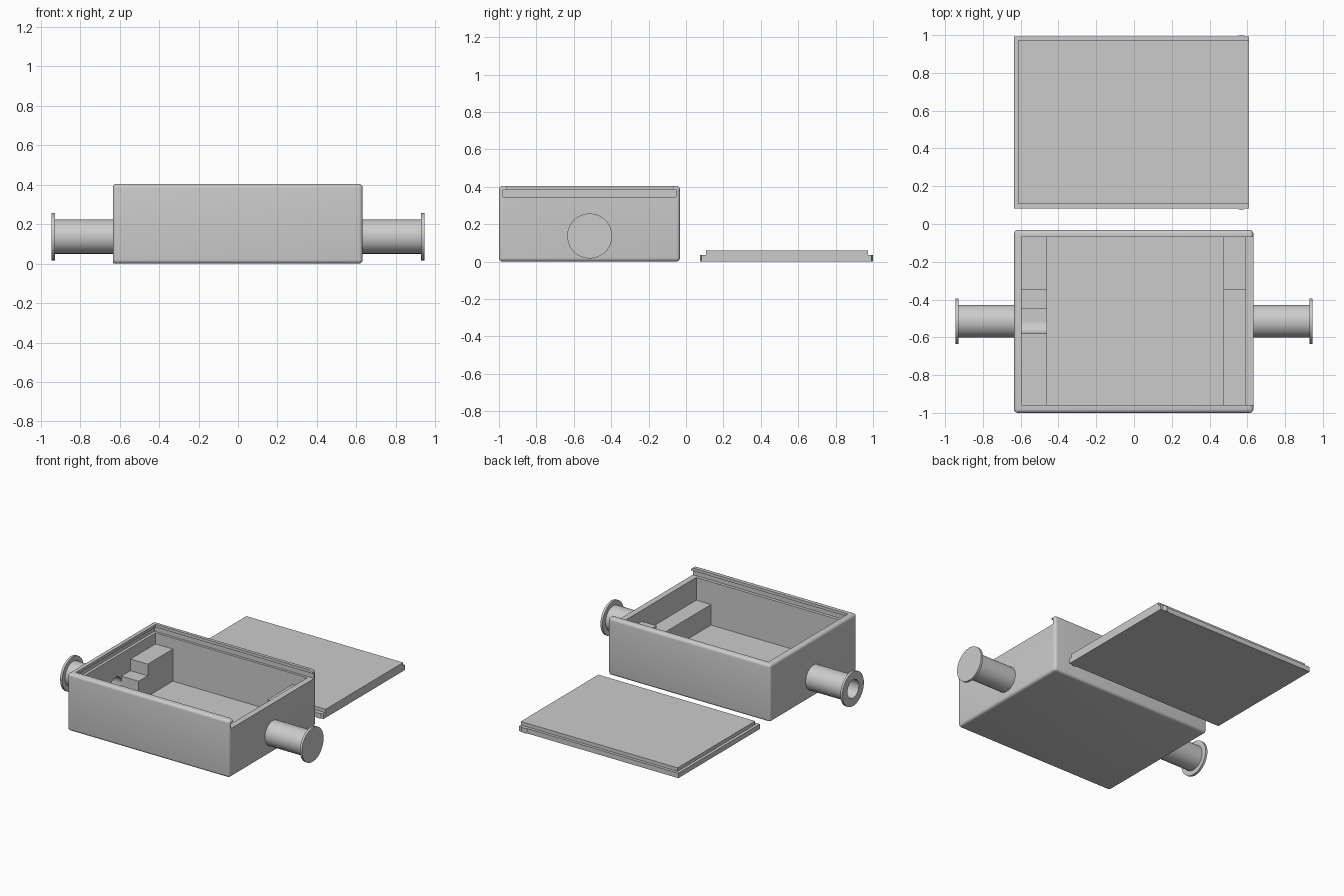
import bpy, math

if "Cube" in bpy.data.objects:
    bpy.data.objects.remove(bpy.data.objects["Cube"])

grey = bpy.data.materials.new("plain_grey")
grey.use_nodes = True
tone = (0.6, 0.6, 0.6, 1)
grey.diffuse_color = tone
grey.node_tree.nodes["Principled BSDF"].inputs["Base Color"].default_value = tone

AXIS_Y, AXIS_Z = -0.515, 0.137


def finish(obj, name):
    obj.name = name
    obj.data.materials.append(grey)
    return obj


def box(name, x, y, z):
    """Box from its (low, high) range on each axis."""
    spans = (x, y, z)
    bpy.ops.mesh.primitive_cube_add(size=1, location=[(a + b) / 2 for a, b in spans])
    obj = bpy.context.object
    obj.scale = [b - a for a, b in spans]
    bpy.ops.object.transform_apply(location=True, rotation=True, scale=True)
    return finish(obj, name)


def rod(name, x0, x1, radius, y=AXIS_Y, z=AXIS_Z):
    """Cylinder lying along x."""
    bpy.ops.mesh.primitive_cylinder_add(vertices=64, radius=radius, depth=abs(x1 - x0),
                                        location=((x0 + x1) / 2, y, z),
                                        rotation=(0, math.pi / 2, 0))
    bpy.ops.object.transform_apply(location=True, rotation=True, scale=True)
    return finish(bpy.context.object, name)


def apply(obj, mod):
    bpy.context.view_layer.objects.active = obj
    bpy.ops.object.modifier_apply(modifier=mod.name)


def combine(obj, other, operation="DIFFERENCE"):
    mod = obj.modifiers.new("combine", "BOOLEAN")
    mod.object, mod.operation, mod.solver = other, operation, "EXACT"
    apply(obj, mod)
    bpy.data.objects.remove(other)


def smooth(obj):
    bpy.ops.object.select_all(action="DESELECT")
    obj.select_set(True)
    bpy.context.view_layer.objects.active = obj
    bpy.ops.object.shade_smooth_by_angle(angle=math.radians(30))


# Rounded case, hollowed, with a lid channel open at the +x end
case = box("case", (-0.635, 0.632), (-1, -0.032), (0, 0.405))
bevel = case.modifiers.new("round", "BEVEL")
bevel.width, bevel.segments = 0.02, 5
apply(case, bevel)
combine(case, box("cavity", (-0.595, 0.59), (-0.957, -0.07), (0.04, 0.5)))
combine(case, box("lid_channel", (-0.615, 0.7), (-0.979, -0.053), (0.345, 0.385)))
combine(case, box("lid_opening", (-0.595, 0.7), (-0.957, -0.07), (0.345, 0.5)))

# Stepped support blocks at both ends of the cavity
for side, x in (("right", (-0.6, -0.46)), ("left", (0.475, 0.595))):
    combine(case, box(side + "_low_block", x, (-0.96, -0.345), (0.035, 0.185)), "UNION")
    combine(case, box(side + "_tall_block", x, (-0.35, -0.065), (0.035, 0.267)), "UNION")

# Side tubes with end flanges
for side, s in (("right", -1), ("left", 1)):
    tube = rod(side + "_tube", s * 0.62, s * 0.935, 0.087)
    combine(tube, rod("rim", s * 0.929, s * 0.945, 0.12), "UNION")
    if s < 0:
        combine(tube, rod("bore", -1, -0.6, 0.064))
    smooth(tube)

# Passage from the open tube through the wall and the block
combine(case, rod("wall_bore", -0.7, -0.4, 0.064))
combine(case, box("groove", (-0.595, -0.4), (AXIS_Y - 0.064, AXIS_Y + 0.064),
                  (AXIS_Z, 0.3)))
combine(case, box("groove_corner", (-0.595, -0.4), (AXIS_Y, AXIS_Y + 0.064),
                  (AXIS_Z - 0.064, 0.3)))
smooth(case)

# Sliding lid with stepped edges and small catch bumps
lid = box("lid", (-0.635, 0.61), (0.083, 0.992), (0, 0.035))
combine(lid, box("lid_step", (-0.615, 0.61), (0.107, 0.972), (0.02, 0.06)), "UNION")
for y in (0.107, 0.968):
    bpy.ops.mesh.primitive_cylinder_add(vertices=48, radius=0.032, depth=0.035,
                                        location=(0.568, y, 0.0175))
    combine(lid, finish(bpy.context.object, "bump"), "UNION")
smooth(lid)
